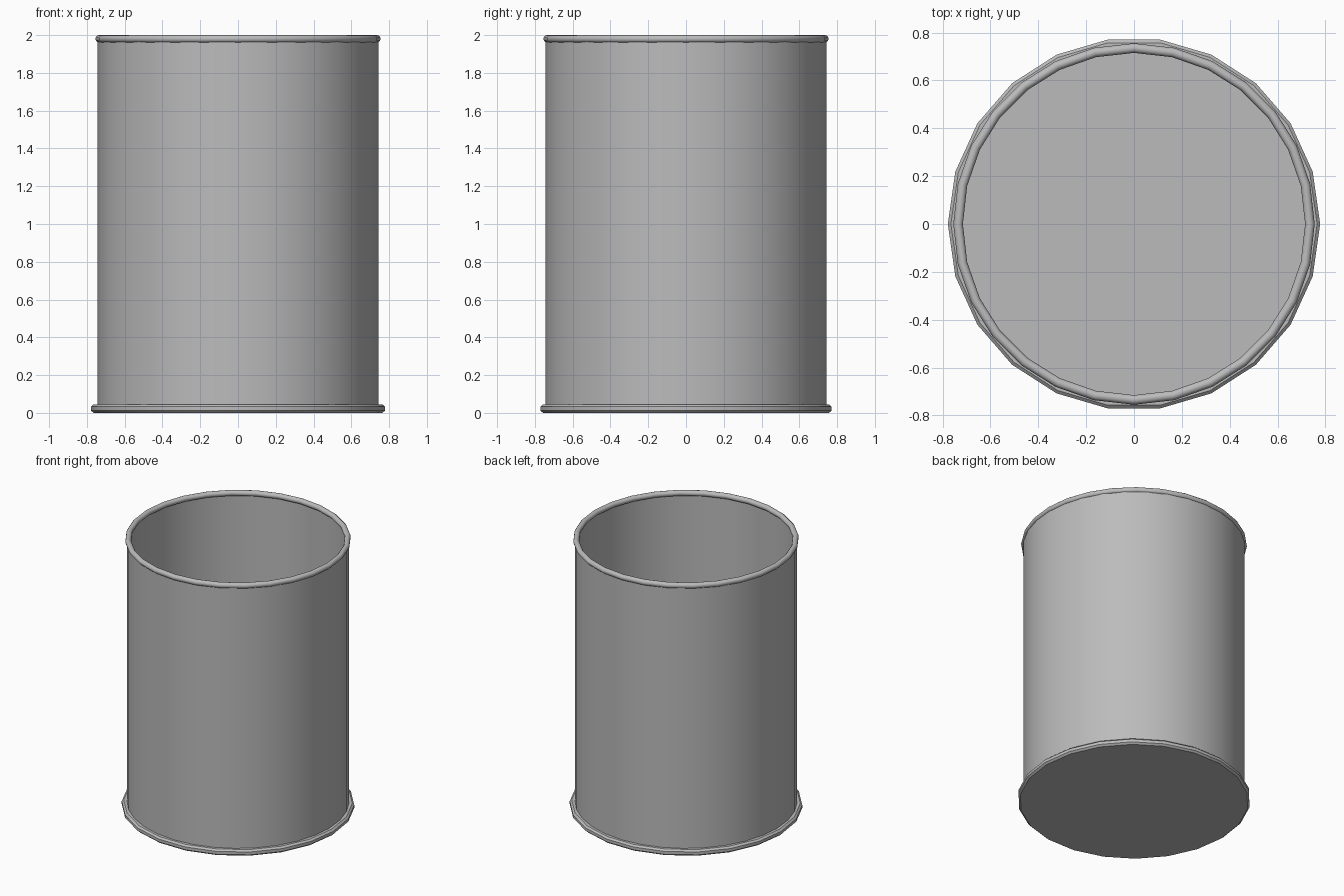
import bpy
import bmesh
import math

cube = bpy.data.objects.get("Cube")
if cube:
    bpy.data.objects.remove(cube, do_unlink=True)

# Single grey metal
GREY = (0.5, 0.5, 0.5, 1.0)
metal = bpy.data.materials.new("grey metal")
metal.use_nodes = True
metal.diffuse_color = GREY
metal.node_tree.nodes["Principled BSDF"].inputs["Base Color"].default_value = GREY


def lathe(name, profile, sides, closed=False, sharp=40):
    """Spin a (radius, height) profile round z; radius 0 makes a flat cap."""
    bm = bmesh.new()
    rings = []
    for r, z in profile:
        if r == 0:
            rings.append([bm.verts.new((0, 0, z))] * sides)
        else:
            turns = [2 * math.pi * i / sides for i in range(sides)]
            rings.append([bm.verts.new((r * math.cos(a), r * math.sin(a), z)) for a in turns])
    pairs = list(zip(rings, rings[1:]))
    if closed:
        pairs.append((rings[-1], rings[0]))
    for low, high in pairs:
        for i in range(sides):
            j = (i + 1) % sides
            corners = dict.fromkeys((low[i], low[j], high[j], high[i]))
            bm.faces.new(list(corners))
    mesh = bpy.data.meshes.new(name)
    bm.to_mesh(mesh)
    bm.free()
    mesh.materials.append(metal)
    obj = bpy.data.objects.new(name, mesh)
    bpy.context.collection.objects.link(obj)
    bpy.ops.object.select_all(action="DESELECT")
    obj.select_set(True)
    bpy.context.view_layer.objects.active = obj
    bpy.ops.object.shade_smooth_by_angle(angle=math.radians(sharp))
    return obj


# Thin open-topped wall
lathe("can_wall", [(0.743, 0.02), (0.743, 1.98), (0.735, 1.98), (0.735, 0.02)], 32, closed=True)

# Rounded base plate, wider than the wall
lathe("base_plate", [(0, 0), (0.765, 0), (0.778, 0.012), (0.778, 0.033),
                     (0.765, 0.045), (0, 0.045)], 22)

# Rolled rim round the opening
steps = 12
rim = [(0.735 + 0.02 * math.cos(2 * math.pi * k / steps),
        1.98 + 0.02 * math.sin(2 * math.pi * k / steps)) for k in range(steps)]
lathe("rolled_rim", rim, 28, closed=True, sharp=60)
